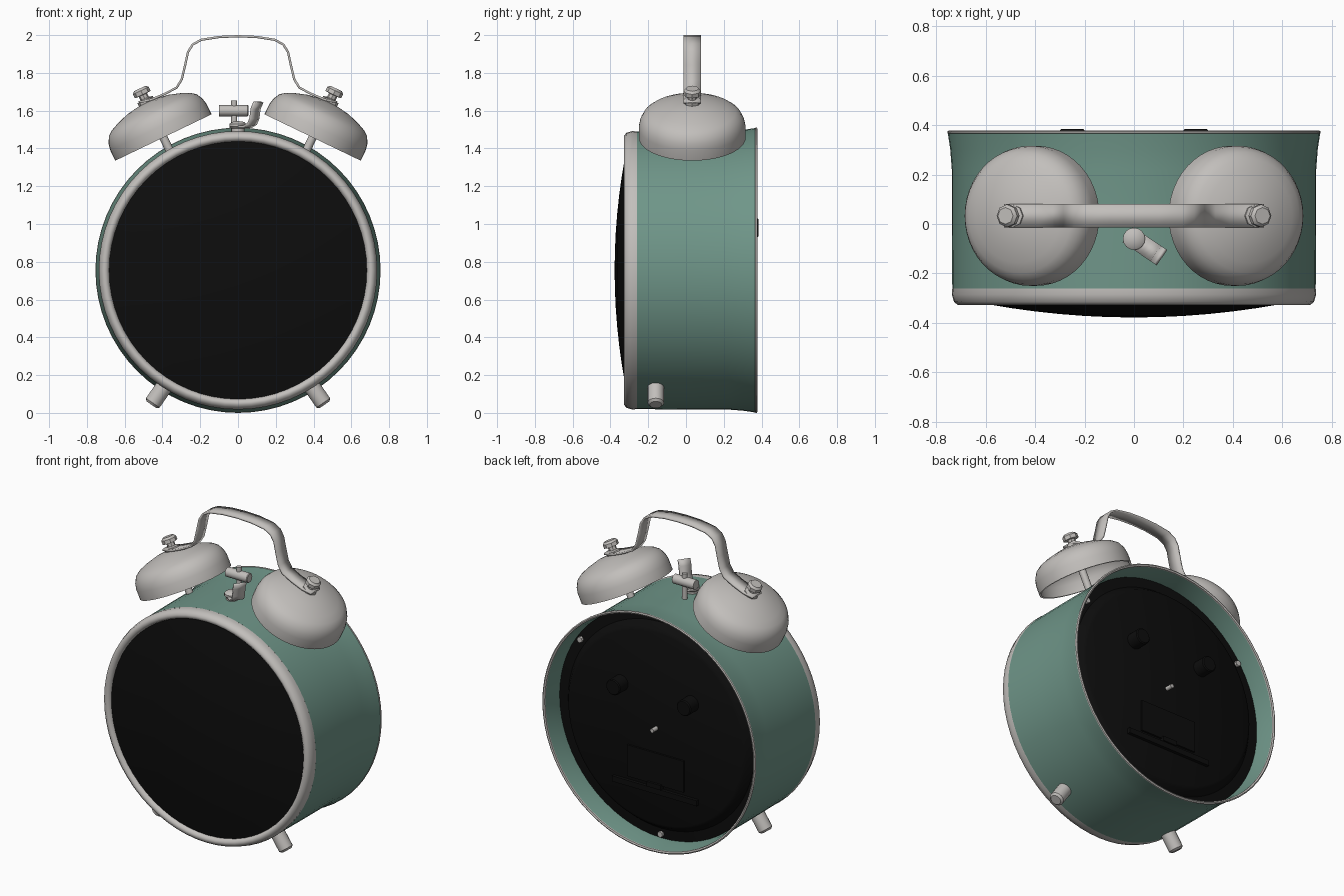
import bpy, bmesh, math
from mathutils import Vector, Matrix

if "Cube" in bpy.data.objects:
    bpy.data.objects.remove(bpy.data.objects["Cube"])


def material(name, rgb):
    m = bpy.data.materials.new(name)
    m.diffuse_color = (*rgb, 1)
    m.use_nodes = True
    m.node_tree.nodes["Principled BSDF"].inputs["Base Color"].default_value = m.diffuse_color
    return m


GREEN = material("sage_green", (0.16, 0.305, 0.25))
METAL = material("pale_metal", (0.54, 0.52, 0.50))
BLACK = material("black", (0.004, 0.004, 0.004))
CZ = 0.755   # height of the clock axis
BY = 0.033   # depth of bells and handle


def finish(bm, name, mat, angle=40):
    bmesh.ops.remove_doubles(bm, verts=bm.verts, dist=1e-5)
    bmesh.ops.recalc_face_normals(bm, faces=bm.faces)
    me = bpy.data.meshes.new(name)
    bm.to_mesh(me)
    bm.free()
    me.materials.append(mat)
    ob = bpy.data.objects.new(name, me)
    bpy.context.collection.objects.link(ob)
    bpy.ops.object.select_all(action='DESELECT')
    ob.select_set(True)
    bpy.context.view_layer.objects.active = ob
    bpy.ops.object.shade_smooth_by_angle(angle=math.radians(angle))
    return ob


def lathe(name, profile, mat, origin=(0, 0, CZ), axis=(0, 1, 0), seg=64, closed=False, angle=40):
    """Spin (radius, height) points about an axis."""
    bm = bmesh.new()
    M = Matrix.Translation(origin) @ Vector(axis).to_track_quat('Z', 'Y').to_matrix().to_4x4()
    rings = []
    for r, h in profile:
        rings.append([bm.verts.new(M @ Vector((r * math.cos(2 * math.pi * i / seg),
                                               r * math.sin(2 * math.pi * i / seg), h)))
                      for i in range(seg)])
    pairs = list(zip(rings, rings[1:]))
    if closed:
        pairs.append((rings[-1], rings[0]))
    for a, b in pairs:
        for i in range(seg):
            j = (i + 1) % seg
            bm.faces.new((a[i], a[j], b[j], b[i]))
    return finish(bm, name, mat, angle)


def rod(name, r, p, q, mat, seg=16, bevel=0.0):
    """Capped cylinder between two points, optionally with a bevelled far end."""
    p, q = Vector(p), Vector(q)
    L = (q - p).length
    return lathe(name, [(0, 0), (r, 0), (r, L - bevel), (r - bevel, L), (0, L)], mat, p, q - p, seg)


def box(name, size, loc, mat):
    bm = bmesh.new()
    bmesh.ops.create_cube(bm, size=1, matrix=Matrix.Translation(loc) @ Matrix.Diagonal((*size, 1)))
    return finish(bm, name, mat)


def strip(name, path, across, thick, mat):
    """Bent metal band along a path."""
    bm = bmesh.new()
    half = Vector(across) / 2
    rows = [(bm.verts.new(Vector(p) - half), bm.verts.new(Vector(p) + half)) for p in path]
    for a, b in zip(rows, rows[1:]):
        bm.faces.new((a[0], a[1], b[1], b[0]))
    ob = finish(bm, name, mat, 35)
    mod = ob.modifiers.new("thickness", 'SOLIDIFY')
    mod.thickness = thick
    mod.offset = 0
    return ob


# Case: flared open tube, metal rims, domed face
lathe("case", [(0.735, -0.26), (0.737, 0.0), (0.737, 0.22), (0.743, 0.30), (0.753, 0.368),
               (0.742, 0.368), (0.73, 0.30), (0.724, 0.22), (0.72, -0.26)], GREEN, closed=True)
lathe("back_rim", [(0.75, 0.364), (0.755, 0.368), (0.755, 0.375), (0.748, 0.379),
                   (0.739, 0.375), (0.739, 0.366)], METAL, closed=True)
lathe("front_ring", [(0.72, -0.25), (0.734, -0.25), (0.737, -0.285), (0.728, -0.315), (0.712, -0.328),
                     (0.698, -0.328), (0.686, -0.318), (0.68, -0.30), (0.68, -0.26)], METAL, closed=True)
lathe("face_dome", [(r, -0.378 + 0.153 * r * r) for r in (0, 0.1, 0.2, 0.3, 0.4, 0.5, 0.6, 0.685)], BLACK)

# Back plate with raised middle, knobs and battery door
lathe("back_plate", [(0.724, 0.23), (0.724, 0.245), (0.66, 0.25), (0.63, 0.29), (0.61, 0.30), (0, 0.30)], BLACK)
for s in (-1, 1):
    rod("back_knob", 0.05, (s * 0.25, 0.29, 0.98), (s * 0.25, 0.384, 0.98), BLACK, 24, 0.006)
rod("centre_pin", 0.013, (0, 0.29, CZ), (0, 0.345, CZ), METAL)
box("battery_door", (0.40, 0.02, 0.20), (0, 0.302, 0.50), BLACK)
box("battery_ledge", (0.60, 0.03, 0.035), (0, 0.305, 0.36), BLACK)
box("battery_tab", (0.10, 0.03, 0.03), (0, 0.312, 0.395), BLACK)
for a in (35, 145, 270):
    c, s = math.cos(math.radians(a)), math.sin(math.radians(a))
    rod("back_screw", 0.018, (0.695 * c, 0.24, CZ + 0.695 * s), (0.695 * c, 0.265, CZ + 0.695 * s), METAL, 8)

# Bells, their posts and nuts, and the feet, on both sides
TILT = math.radians(25.7)
for s, side in ((-1, "left"), (1, "right")):
    axis = Vector((s * math.sin(TILT), 0, math.cos(TILT)))
    base = Vector((s * 0.395, BY, 1.458))
    lathe(side + "_bell", [(0.283, 0), (0.283, 0.06), (0.276, 0.095), (0.258, 0.13), (0.23, 0.152), (0.19, 0.17),
                           (0.12, 0.193), (0.05, 0.204), (0, 0.205), (0, 0.195), (0.12, 0.182),
                           (0.20, 0.155), (0.25, 0.12), (0.272, 0.06), (0.272, 0)],
          METAL, base, axis, 48)
    rod(side + "_bell_post", 0.022, base - axis * 0.11, base + axis * 0.2, METAL)
    lathe(side + "_bell_nut", [(0, 0.20), (0.045, 0.20), (0.045, 0.222), (0.024, 0.228), (0.024, 0.25),
                               (0.046, 0.252), (0.046, 0.275), (0.034, 0.288), (0, 0.288)],
          METAL, base, axis, 8)
    rod(side + "_foot", 0.044, (s * 0.37, -0.16, 0.17), (s * 0.458, -0.16, 0.043), METAL, 16, 0.012)

# Carrying handle
half = [(0.525, 1.645), (0.46, 1.658), (0.385, 1.69), (0.325, 1.722), (0.298, 1.765), (0.28, 1.84),
        (0.265, 1.91), (0.24, 1.95), (0.195, 1.975), (0.10, 1.99)]
pts = [(-x, BY, z) for x, z in half] + [(0, BY, 1.994)] + [(x, BY, z) for x, z in reversed(half)]
strip("handle", pts, (0, 0.094, 0), 0.012, METAL)

# Hammer between the bells
rod("hammer_head", 0.03, (-0.10, 0.04, 1.60), (0.055, 0.04, 1.60), METAL, 16, 0.004)
rod("hammer_post", 0.016, (-0.02, 0.04, 1.47), (-0.02, 0.04, 1.655), METAL, 12)

# Stop lever in front of the hammer
lathe("lever_pivot", [(0, 0), (0.035, 0), (0.035, 0.03), (0.045, 0.04), (0.045, 0.055),
                      (0.03, 0.066), (0, 0.07)], METAL, (0, -0.06, 1.475), (0, 0, 1), 16)
d, n = Vector((0.83, -0.56, 0)), Vector((0.56, 0.83, 0))
strip("stop_lever", [Vector((0, -0.06, z)) + d * t for t, z in
                     ((-0.03, 1.515), (0.06, 1.515), (0.09, 1.53), (0.105, 1.56), (0.112, 1.61), (0.13, 1.645))],
      n * 0.075, 0.014, METAL)
